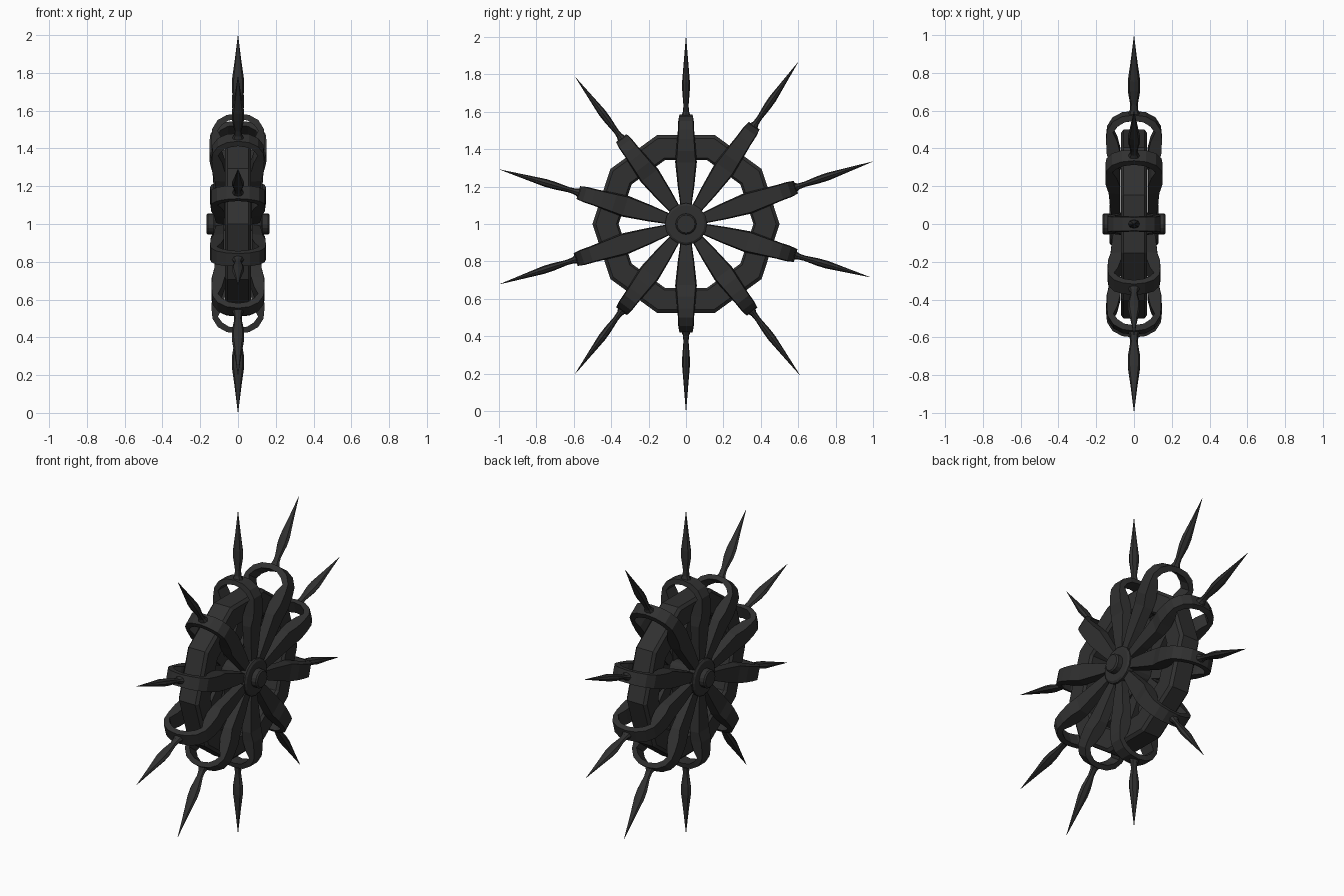
import bpy, bmesh, math
from mathutils import Matrix, Vector

if "Cube" in bpy.data.objects:
    bpy.data.objects.remove(bpy.data.objects["Cube"])

iron = bpy.data.materials.new("dark_iron")
iron.diffuse_color = (0.03, 0.03, 0.03, 1)
iron.use_nodes = True
iron.node_tree.nodes["Principled BSDF"].inputs["Base Color"].default_value = iron.diffuse_color
CENTRE = Vector((0, 0, 1))


def finish(name, bm):
    bmesh.ops.recalc_face_normals(bm, faces=bm.faces)
    mesh = bpy.data.meshes.new(name)
    bm.to_mesh(mesh)
    bm.free()
    mesh.materials.append(iron)
    ob = bpy.data.objects.new(name, mesh)
    bpy.context.collection.objects.link(ob)
    return ob


def loft(bm, rings, closed=False):
    """Skin a list of equal vertex loops; cap the ends unless closed."""
    loops = [[bm.verts.new(p) for p in ring] for ring in rings]
    n = len(loops[0])
    pairs = list(zip(loops, loops[1:]))
    if closed:
        pairs.append((loops[-1], loops[0]))
    for a, b in pairs:
        for i in range(n):
            j = (i + 1) % n
            bm.faces.new((a[i], a[j], b[j], b[i]))
    if not closed:
        bm.faces.new(loops[0])
        bm.faces.new(loops[-1])


def axle_lathe(name, profile, sides):
    """Revolve (x, radius) pairs round the wheel's axis."""
    bm = bmesh.new()
    loft(bm, [[CENTRE + Vector((x, r * math.cos(t), r * math.sin(t)))
               for t in (2 * math.pi * k / sides for k in range(sides))]
              for x, r in profile])
    return finish(name, bm)


# ten-sided rim with chamfered edges
bm = bmesh.new()
section = [(-0.07, 0.372), (-0.07, 0.482), (-0.055, 0.5), (0.055, 0.5),
           (0.07, 0.482), (0.07, 0.372), (0.055, 0.36), (-0.055, 0.36)]
loft(bm, [[CENTRE + Vector((x, r * math.cos(k * math.pi / 5), r * math.sin(k * math.pi / 5)))
           for x, r in section] for k in range(10)], closed=True)
finish("rim", bm)

# stepped hub: narrow axle, flange discs and end caps
half = [(0.168, 0.048), (0.16, 0.056), (0.13, 0.056), (0.13, 0.1), (0.122, 0.112),
        (0.085, 0.112), (0.085, 0.06)]
axle_lathe("hub", half + [(-x, r) for x, r in reversed(half)], 16)

# arm stations: outer (x, r), inner (x, r), half width
ARM = [((0.108, 0.06), (0.07, 0.06), 0.024),
       ((0.118, 0.20), (0.07, 0.20), 0.044),
       ((0.125, 0.33), (0.07, 0.33), 0.058),
       ((0.139, 0.39), (0.07, 0.39), 0.053),
       ((0.141, 0.455), (0.085, 0.45), 0.048),
       ((0.136, 0.505), (0.107, 0.495), 0.044),
       ((0.108, 0.55), (0.085, 0.525), 0.043),
       ((0.06, 0.577), (0.05, 0.548), 0.042),
       ((0.0, 0.585), (0.0, 0.556), 0.040)]
ARM_END = 0.585
# spike profile: fraction along the spike, half size in x, half size sideways
SPIKE = [(-0.04, 0.036, 0.03), (0.04, 0.022, 0.016), (0.12, 0.02, 0.014), (0.30, 0.033, 0.020),
         (0.42, 0.033, 0.021), (0.65, 0.019, 0.013), (1.0, 0.0008, 0.0008)]


def spoke(index, angle, end, tip):
    stretch = end / ARM_END
    spin = Matrix.Translation(CENTRE) @ Matrix.Rotation(math.radians(angle - 90), 4, 'X')

    # paired arms bowing together into an arch over the rim
    bm = bmesh.new()
    stations = [(1, s) for s in ARM] + [(-1, s) for s in reversed(ARM[:-1])]
    rings = []
    for side, ((xo, ro), (xi, ri), w) in stations:
        xs = side * (1 + 0.8 * (stretch - 1))
        rings.append([(xo * xs, -w * 0.88, ro * stretch), (xo * xs, w * 0.88, ro * stretch),
                      (xi * xs, w, ri * stretch), (xi * xs, -w, ri * stretch)])
    loft(bm, rings)
    bm.transform(spin)
    finish(f"arm_{index}", bm)

    # pointed spike on top of the arch
    bm = bmesh.new()
    loft(bm, [[(wx * math.cos(t), wy * math.sin(t), end + f * (tip - end))
               for t in (math.pi * k / 4 for k in range(8))] for f, wx, wy in SPIKE])
    bm.transform(spin)
    finish(f"spike_{index}", bm)


# hand-made spokes: angle, arch radius, tip radius
SPOKES = [(90, 0.585, 1.0), (55.3, 0.64, 1.05), (18.5, 0.62, 1.05), (343.9, 0.61, 1.02),
          (307, 0.587, 1.01), (270, 0.58, 1.0), (233.5, 0.58, 0.995), (197.9, 0.62, 1.045),
          (163.7, 0.6, 1.035), (127, 0.575, 0.98)]
for i, s in enumerate(SPOKES):
    spoke(i + 1, *s)
